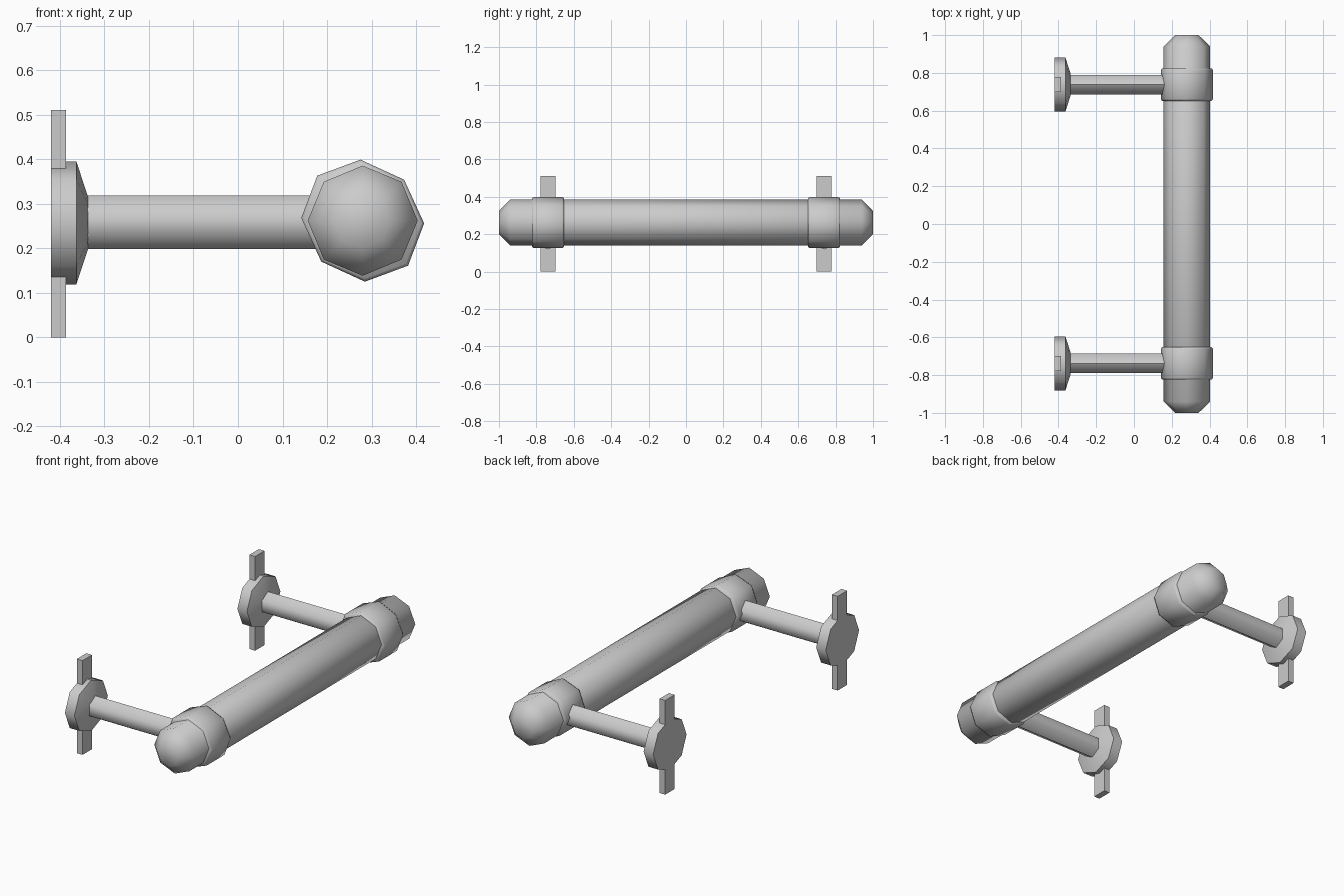
import bpy, bmesh, math

if "Cube" in bpy.data.objects:
    bpy.data.objects.remove(bpy.data.objects["Cube"])

BAR_X, AXIS_Z, MOUNT_Y = 0.28, 0.262, 0.738


def polygon(n, ru, rv):
    """Polygon with a vertex pointing straight up."""
    return [(ru * math.sin(2 * math.pi * i / n), rv * math.cos(2 * math.pi * i / n))
            for i in range(n)]


def loft(name, profile, stations, axis, center):
    """Sweep a profile along x or y; stations are (position, profile scale)."""
    bm = bmesh.new()
    rings = []
    for pos, s in stations:
        ring = []
        for u, v in profile:
            p = (pos, u * s, v * s) if axis == 'x' else (u * s, pos, v * s)
            ring.append(bm.verts.new([a + b for a, b in zip(p, center)]))
        rings.append(ring)
    n = len(profile)
    for a, b in zip(rings, rings[1:]):
        for i in range(n):
            bm.faces.new((a[i], a[(i + 1) % n], b[(i + 1) % n], b[i]))
    bm.faces.new(rings[0])
    bm.faces.new(rings[-1])
    bmesh.ops.recalc_face_normals(bm, faces=bm.faces)
    mesh = bpy.data.meshes.new(name)
    bm.to_mesh(mesh)
    bm.free()
    ob = bpy.data.objects.new(name, mesh)
    bpy.context.collection.objects.link(ob)
    bpy.ops.object.select_all(action='DESELECT')
    ob.select_set(True)
    bpy.context.view_layer.objects.active = ob
    bpy.ops.object.shade_smooth_by_angle(angle=math.radians(60))
    return ob


# Main octagonal bar with tapered ends
loft("handle_bar", polygon(8, 0.1235, 0.1235),
     [(-1, 0.5), (-0.94, 1), (0.94, 1), (1, 0.5)], 'y', (BAR_X, 0, AXIS_Z))

# Slightly skewed octagon for the collars (half the points, rest by symmetry)
half = [(-0.005, 0.137), (0.093, 0.092), (0.138, -0.006), (0.102, -0.101)]
collar_profile = half + [(-u, -v) for u, v in half]

for side, y in (("front", -MOUNT_Y), ("back", MOUNT_Y)):
    # Collar clamped around the bar
    loft(side + "_collar", collar_profile,
         [(-0.086, 0.95), (-0.076, 1), (0.076, 1), (0.086, 0.95)],
         'y', (BAR_X, y, AXIS_Z))
    # Hexagonal standoff post
    loft(side + "_post", polygon(6, 0.06, 0.06),
         [(-0.36, 1), (0.22, 1)], 'x', (0, y, 0.258))
    # Wall flange with a conical front
    loft(side + "_flange", polygon(8, 0.143, 0.138),
         [(-0.42, 1), (-0.363, 1), (-0.337, 0.43)], 'x', (0, y, 0.257))
    # Upright mounting strip
    loft(side + "_mounting_strip",
         [(-0.04, 0), (0.04, 0), (0.04, 0.51), (-0.04, 0.51)],
         [(-0.42, 1), (-0.386, 1)], 'x', (0, y, 0))
